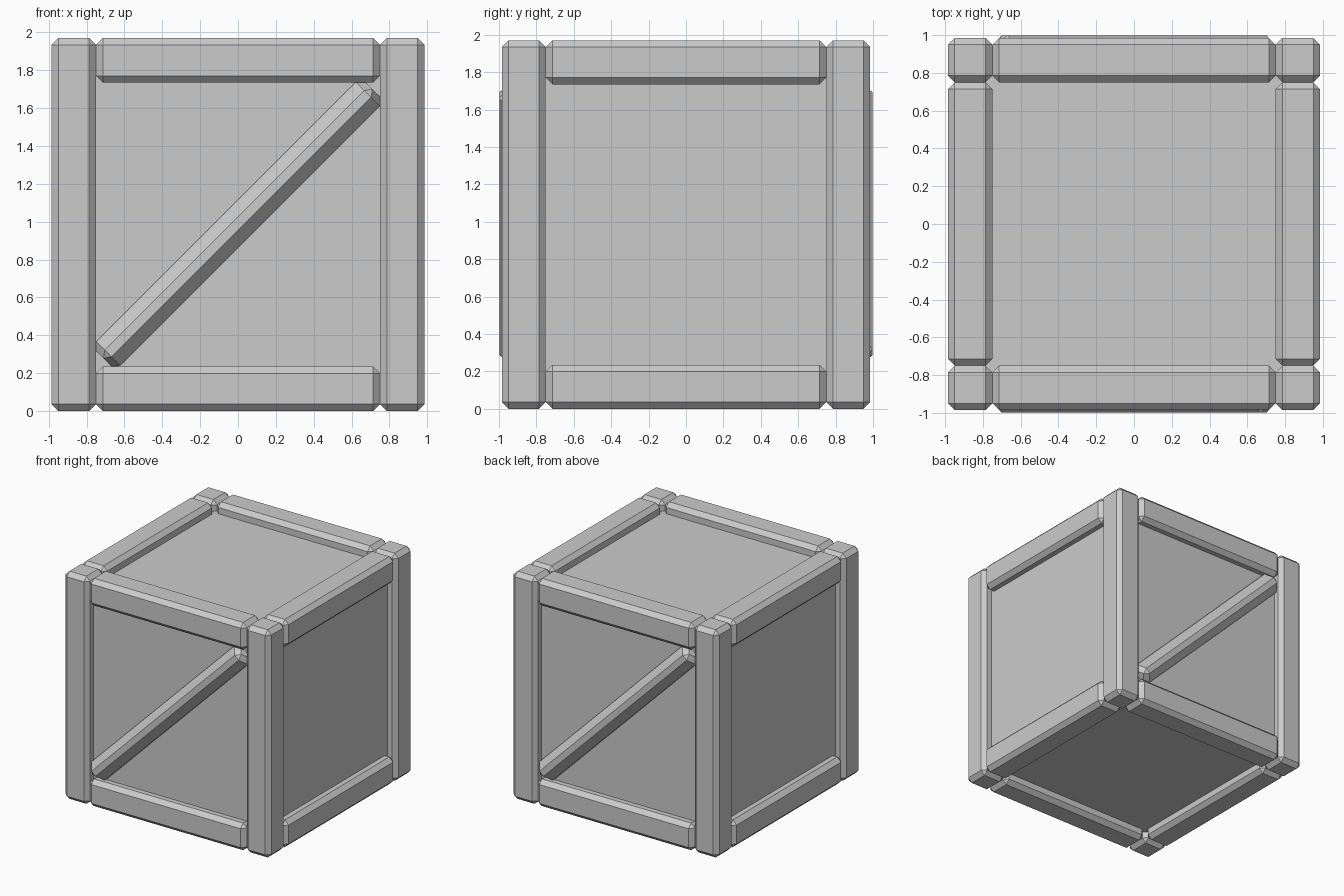
import bpy
import bmesh
from math import pi
from mathutils import Matrix

if "Cube" in bpy.data.objects:
    bpy.data.objects.remove(bpy.data.objects["Cube"], do_unlink=True)

# Single flat grey
grey = bpy.data.materials.new("plain_grey")
grey.use_nodes = True
GREY = (0.6, 0.6, 0.6, 1)
grey.diffuse_color = GREY
grey.node_tree.nodes["Principled BSDF"].inputs["Base Color"].default_value = GREY

MID = 0.985      # half height of the frame
BEAM = 0.235     # beam thickness
REACH = MID - BEAM / 2
SPAN = 2 * (MID - BEAM)
CHAMFER = 0.036


def block(name, size, place, chamfer=CHAMFER):
    """Box with flat chamfered edges, placed by a matrix."""
    bm = bmesh.new()
    bmesh.ops.create_cube(bm, size=1, matrix=Matrix.Diagonal((*size, 1)))
    if chamfer:
        bmesh.ops.bevel(bm, geom=bm.edges[:], offset=chamfer, segments=1,
                        affect='EDGES', profile=0.5)
    bm.transform(Matrix.Translation((0, 0, MID)) @ place)
    mesh = bpy.data.meshes.new(name)
    bm.to_mesh(mesh)
    bm.free()
    mesh.materials.append(grey)
    obj = bpy.data.objects.new(name, mesh)
    bpy.context.collection.objects.link(obj)
    return obj


# Inner box forming the panels
block("panel_box", (1.81, 1.81, 1.79), Matrix(), chamfer=0)

# Corner posts and the rails on each of the four sides
sides = ("front", "left", "back", "right")
for i, side in enumerate(sides):
    turn = Matrix.Rotation(i * pi / 2, 4, 'Z')
    block(side + "_corner_post", (BEAM, BEAM, 2 * MID),
          turn @ Matrix.Translation((REACH, -REACH, 0)))
    for level, z in (("top", REACH), ("bottom", -REACH)):
        block(f"{side}_{level}_rail", (SPAN, BEAM, BEAM),
              turn @ Matrix.Translation((0, -REACH, z)))

# Diagonal braces, edge outward, on the front and back
for side, angle in (("front", 0), ("back", pi)):
    place = (Matrix.Rotation(angle, 4, 'Z') @ Matrix.Translation((0, -0.908, 0.005))
             @ Matrix.Rotation(-pi / 4, 4, 'Y') @ Matrix.Rotation(pi / 4, 4, 'X'))
    block(side + "_diagonal_brace", (2.01, 0.163, 0.163), place)
